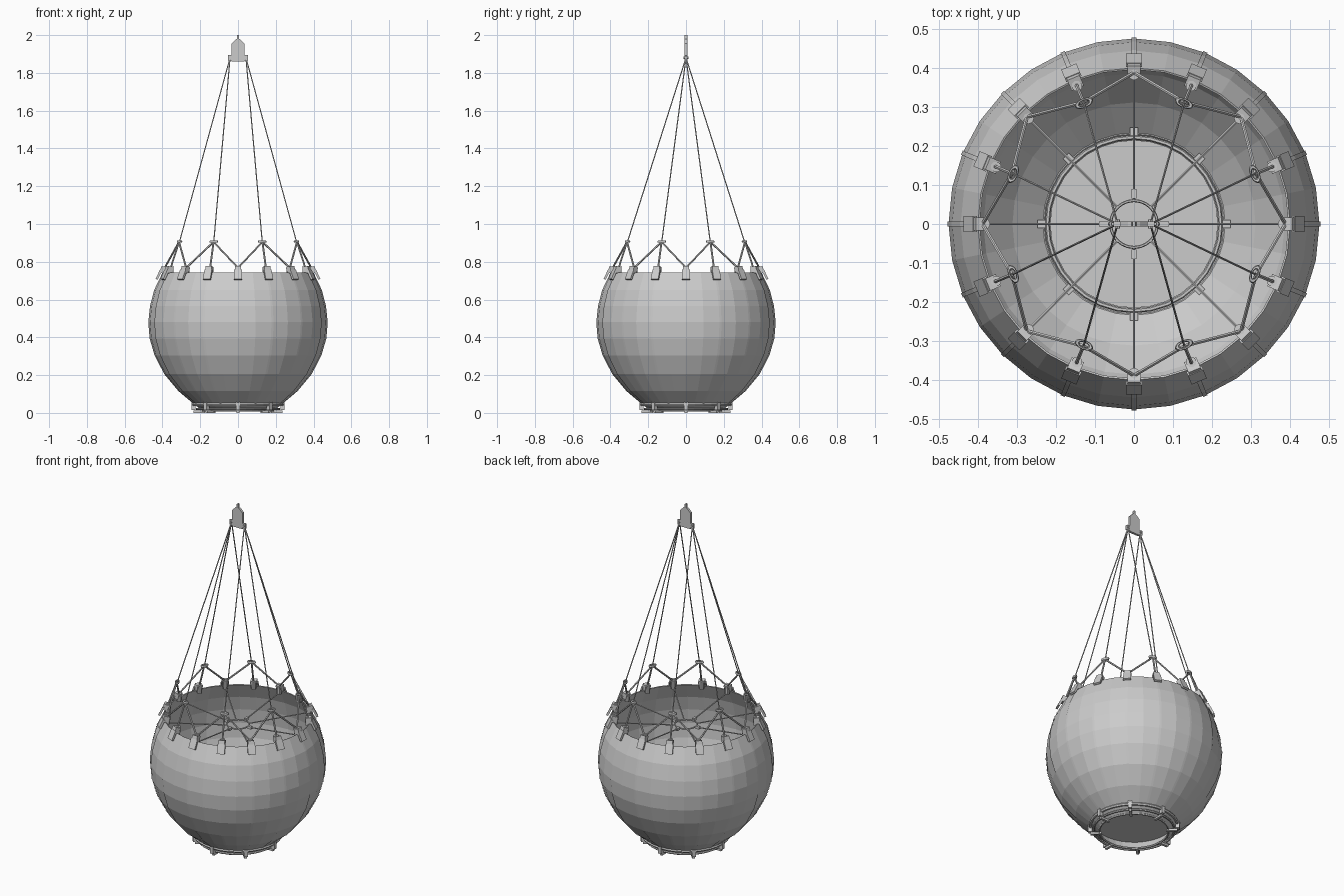
import bpy, bmesh
from math import sin, cos, pi
from mathutils import Vector, Matrix

if "Cube" in bpy.data.objects:
    bpy.data.objects.remove(bpy.data.objects["Cube"])


def polar(deg, r, z):
    a = deg * pi / 180
    return Vector((r * cos(a), r * sin(a), z))


def finish(name, bm):
    bmesh.ops.recalc_face_normals(bm, faces=bm.faces[:])
    me = bpy.data.meshes.new(name)
    bm.to_mesh(me)
    bm.free()
    ob = bpy.data.objects.new(name, me)
    bpy.context.collection.objects.link(ob)
    return ob


def rod(bm, a, b, r, n=6):
    d = b - a
    m = Matrix.Translation((a + b) / 2) @ d.to_track_quat('Z', 'Y').to_matrix().to_4x4()
    bmesh.ops.create_cone(bm, cap_ends=True, segments=n, radius1=r, radius2=r, depth=d.length, matrix=m)


def box(bm, loc, size, deg=0, tilt=0):
    # size is radial, tangential, vertical; tilt leans the top inwards
    m = (Matrix.Translation(loc) @ Matrix.Rotation(deg * pi / 180, 4, 'Z')
         @ Matrix.Rotation(-tilt, 4, 'Y') @ Matrix.Diagonal((*size, 1)))
    bmesh.ops.create_cube(bm, size=1, matrix=m)


def torus(bm, R, r, z, n=32, k=6, m=Matrix()):
    rings = [[bm.verts.new(m @ polar(360 * i / n, R + r * cos(2 * pi * j / k), z + r * sin(2 * pi * j / k)))
              for j in range(k)] for i in range(n)]
    for i in range(n):
        for j in range(k):
            a, b = rings[i], rings[(i + 1) % n]
            bm.faces.new((a[j], b[j], b[(j + 1) % k], a[(j + 1) % k]))


def lathe(bm, profile, n=32):
    rows = [[bm.verts.new(polar(360 * i / n, r, z)) for i in range(n)] for r, z in profile]
    for a, b in zip(rows, rows[1:]):
        for i in range(n):
            bm.faces.new((a[i], a[(i + 1) % n], b[(i + 1) % n], b[i]))
    return rows


PROFILE = [(0.232, 0.045), (0.315, 0.115), (0.39, 0.205), (0.442, 0.305), (0.468, 0.395),
           (0.475, 0.48), (0.466, 0.565), (0.444, 0.65), (0.40, 0.742)]
CLIPS = [22.5 * i for i in range(16)]
MAIN = CLIPS[::2]
LINKS = CLIPS[1::2]

# faceted fabric bucket
bm = bmesh.new()
lathe(bm, PROFILE)
bucket = finish("bucket_shell", bm)
mod = bucket.modifiers.new("thickness", 'SOLIDIFY')
mod.thickness = 0.005
mod.offset = -1

# thin straps running down the seams
bm = bmesh.new()
for d in CLIPS:
    t = Vector((-sin(d * pi / 180), cos(d * pi / 180), 0)) * 0.006
    pts = [polar(d, r + 0.002, z) for r, z in PROFILE]
    row = [(bm.verts.new(p - t), bm.verts.new(p + t)) for p in pts]
    for a, b in zip(row, row[1:]):
        bm.faces.new((a[0], a[1], b[1], b[0]))
finish("seam_straps", bm)

# recessed floor and its skirt
bm = bmesh.new()
rows = lathe(bm, [(0.232, 0.045), (0.185, 0.010), (0.19, 0.012), (0.215, 0.065)])
bm.faces.new(rows[-1])
finish("floor_valve", bm)

# bottom hoops with small clamps
bm = bmesh.new()
torus(bm, 0.235, 0.009, 0.045)
torus(bm, 0.222, 0.006, 0.068)
torus(bm, 0.187, 0.006, 0.012)
torus(bm, 0.218, 0.006, 0.020)
finish("bottom_hoops", bm)
bm = bmesh.new()
for d in MAIN:
    box(bm, polar(d, 0.236, 0.042), (0.022, 0.02, 0.055), d)
    box(bm, polar(d, 0.205, 0.006), (0.06, 0.014, 0.012), d)
finish("bottom_clamps", bm)

# rim clips: outer plate, saddle over the rim and pin
bm = bmesh.new()
for d in CLIPS:
    box(bm, polar(d, 0.419, 0.732), (0.012, 0.042, 0.055), d, 0.45)
    box(bm, polar(d, 0.396, 0.756), (0.03, 0.034, 0.036), d, 0.3)
    rod(bm, polar(d, 0.386, 0.725), polar(d, 0.382, 0.775), 0.014, 8)
finish("rim_clips", bm)

# bridle above the rim: link rings, V legs and stems
bm = bmesh.new()
for i, d in enumerate(LINKS):
    top = polar(d, 0.338, 0.905)
    for e in (d - 22.5, d + 22.5):
        rod(bm, polar(e, 0.388, 0.768), top, 0.005)
    rod(bm, polar(d, 0.385, 0.77), top, 0.005)
finish("bridle_legs", bm)
bm = bmesh.new()
for d in LINKS:
    m = (Matrix.Translation(polar(d, 0.335, 0.907)) @ Matrix.Rotation(d * pi / 180, 4, 'Z')
         @ Matrix.Diagonal((0.5, 1, 1.2, 1)))
    torus(bm, 0.019, 0.006, 0, 12, 6, m)
finish("bridle_links", bm)

# hub ring and spokes inside the mouth
bm = bmesh.new()
torus(bm, 0.06, 0.004, 0.69, 24)
for d in MAIN:
    rod(bm, polar(d, 0.06, 0.69), polar(d, 0.39, 0.73), 0.0035)
for d in (0, 90, 180, 270):
    box(bm, polar(d, 0.077, 0.692), (0.024, 0.014, 0.016), d)
finish("mouth_spokes", bm)

# suspension cables to the head
bm = bmesh.new()
for d in LINKS:
    a = polar(d, 0.335, 0.907)
    rod(bm, a, Vector((0.042 if a.x > 0 else -0.042, 0, 1.88)), 0.003)
finish("suspension_cables", bm)

# control head with tip
bm = bmesh.new()
outline = [(-0.034, 1.86), (0.034, 1.86), (0.034, 1.955), (0.015, 1.975), (0.006, 1.98),
           (0.004, 2.0), (-0.004, 2.0), (-0.006, 1.98), (-0.015, 1.975), (-0.034, 1.955)]
f = bm.faces.new([bm.verts.new((x, -0.007, z)) for x, z in outline])
ext = bmesh.ops.extrude_face_region(bm, geom=[f])
bmesh.ops.translate(bm, vec=(0, 0.014, 0), verts=[v for v in ext['geom'] if isinstance(v, bmesh.types.BMVert)])
finish("control_head", bm)

# head shackles
bm = bmesh.new()
for s in (-1, 1):
    box(bm, Vector((s * 0.042, 0, 1.88)), (0.022, 0.012, 0.028))
    rod(bm, Vector((s * 0.042, -0.012, 1.88)), Vector((s * 0.042, 0.012, 1.88)), 0.006, 8)
finish("head_shackles", bm)
